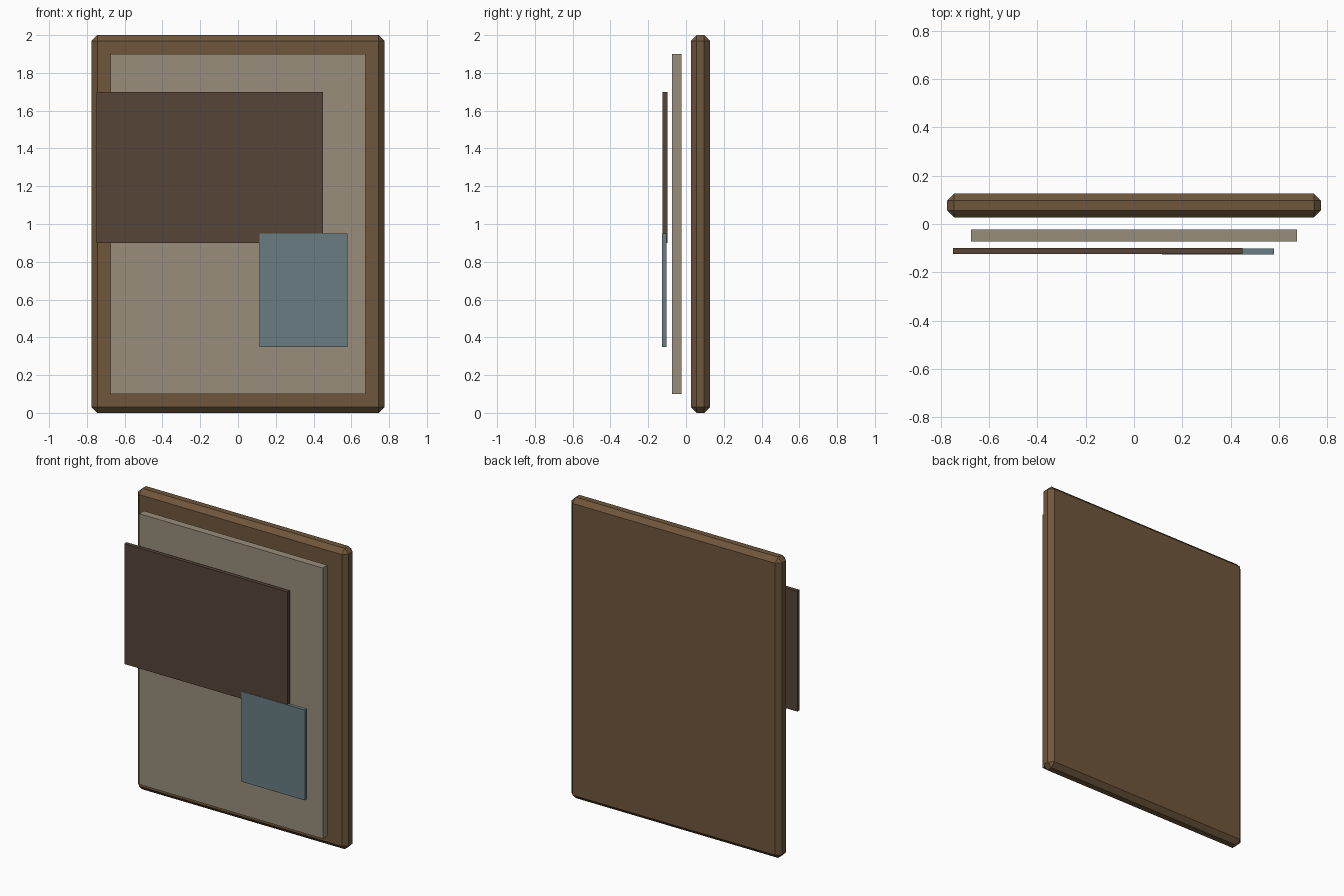
import bpy
import bmesh

if "Cube" in bpy.data.objects:
    bpy.data.objects.remove(bpy.data.objects["Cube"])


def slab(name, x, y, z, colour, bevel=0.0):
    """Box spanning the given (min, max) ranges, with optional one-step chamfer."""
    bm = bmesh.new()
    bmesh.ops.create_cube(bm, size=1)
    spans = (x, y, z)
    for v in bm.verts:
        v.co = [(a + b) / 2 + c * (b - a) for c, (a, b) in zip(v.co, spans)]
    if bevel:
        bmesh.ops.bevel(bm, geom=bm.edges[:], offset=bevel, offset_type='OFFSET',
                        segments=1, affect='EDGES')
    mesh = bpy.data.meshes.new(name)
    bm.to_mesh(mesh)
    bm.free()
    mat = bpy.data.materials.new(name + "_colour")
    mat.diffuse_color = (*colour, 1)
    mat.use_nodes = True
    mat.node_tree.nodes["Principled BSDF"].inputs["Base Color"].default_value = mat.diffuse_color
    mesh.materials.append(mat)
    obj = bpy.data.objects.new(name, mesh)
    bpy.context.collection.objects.link(obj)
    return obj


# Chamfered wooden backing board
slab("backing_board", (-0.775, 0.775), (0.0265, 0.1265), (0, 2),
     (0.16, 0.095, 0.045), bevel=0.03)

# Pale panel floating in front of the board
slab("pale_panel", (-0.675, 0.675), (-0.0735, -0.0235), (0.1, 1.9),
     (0.32, 0.27, 0.20))

# Dark rectangle, offset past the left edge of the panel
slab("dark_block", (-0.75, 0.45), (-0.1235, -0.0985), (0.9, 1.7),
     (0.095, 0.06, 0.04))

# Small blue-grey rectangle, slightly proud of the dark one
slab("blue_block", (0.115, 0.58), (-0.1265, -0.1025), (0.35, 0.95),
     (0.14, 0.20, 0.225))
